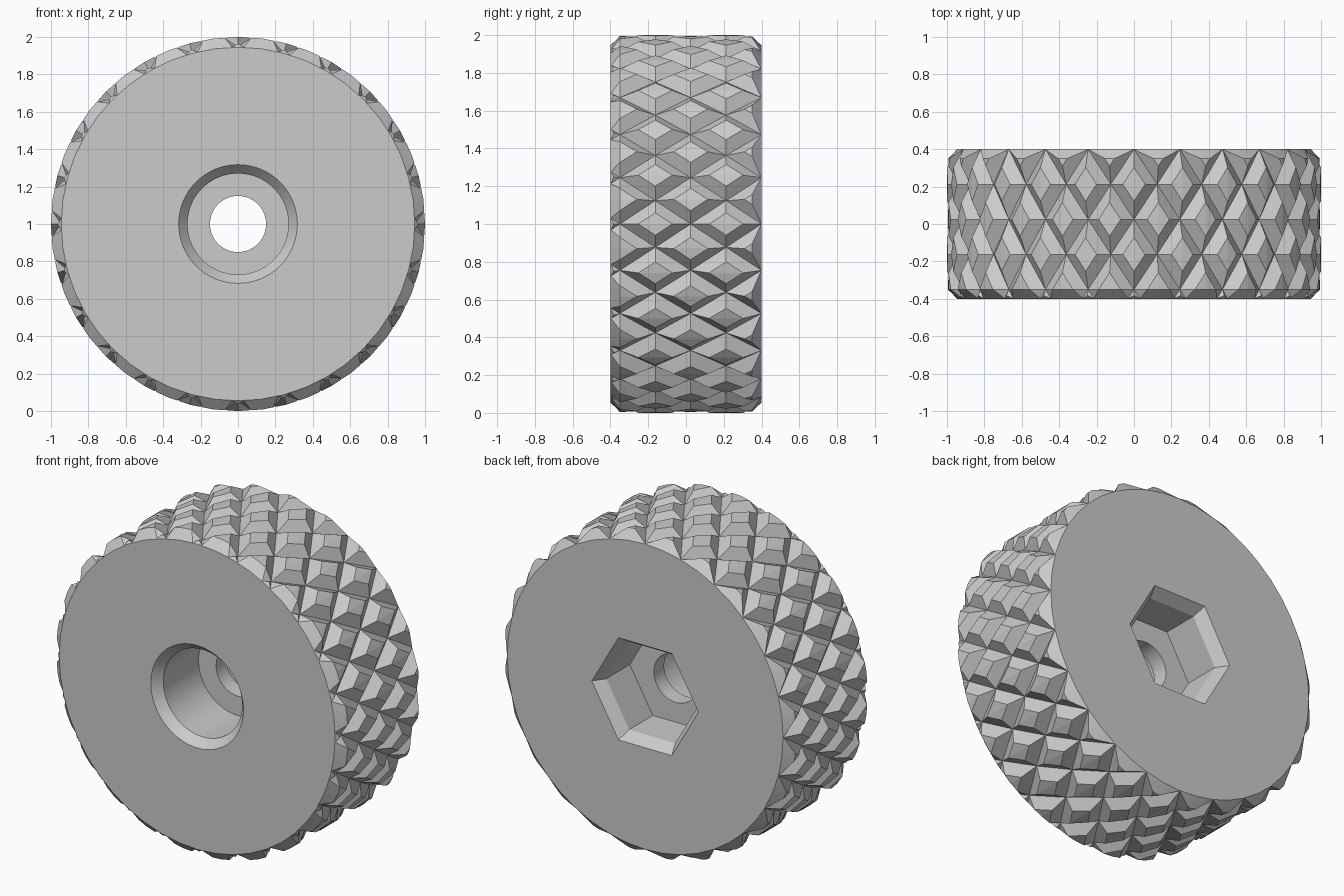
import bpy, bmesh, math

cube = bpy.data.objects.get("Cube")
if cube:
    bpy.data.objects.remove(cube, do_unlink=True)

COLUMNS = 48          # peaks and valleys alternate around the rim
ROW_STEP = 0.1875     # axial distance between knurl rows
VALLEY, PEAK = 0.947, 1.049

grey = bpy.data.materials.new("plain_grey")
grey.use_nodes = True
grey.diffuse_color = (0.6, 0.6, 0.6, 1)
grey.node_tree.nodes["Principled BSDF"].inputs["Base Color"].default_value = (0.6, 0.6, 0.6, 1)


def make_object(name, bm):
    bmesh.ops.recalc_face_normals(bm, faces=bm.faces[:])
    mesh = bpy.data.meshes.new(name)
    bm.to_mesh(mesh)
    bm.free()
    mesh.materials.append(grey)
    obj = bpy.data.objects.new(name, mesh)
    bpy.context.collection.objects.link(obj)
    return obj


def ring(bm, y, radii):
    """Circle of vertices around the wheel axis, one radius per vertex."""
    n = len(radii)
    return [bm.verts.new((r * math.cos(math.tau * i / n), y, 1 + r * math.sin(math.tau * i / n)))
            for i, r in enumerate(radii)]


def lathe(name, profile, sides):
    """Closed solid turned around the wheel axis from (radius, y) points."""
    bm = bmesh.new()
    rings = [ring(bm, y, [r] * sides) for r, y in profile]
    for a, b in zip(rings, rings[1:]):
        for i in range(sides):
            j = (i + 1) % sides
            bm.faces.new((a[i], a[j], b[j], b[i]))
    bm.faces.new(rings[0])
    bm.faces.new(rings[-1])
    return make_object(name, bm)


def knurl(name):
    """Solid covered with diamond pyramids, folded along its valleys."""
    bm = bmesh.new()
    rows = range(-1, 6)
    rings = [ring(bm, 0.4 - ROW_STEP * k,
                  [VALLEY if (k + c) % 2 == 0 else PEAK for c in range(COLUMNS)])
             for k in rows]
    for k, a, b in zip(rows, rings, rings[1:]):
        for c in range(COLUMNS):
            d = (c + 1) % COLUMNS
            if (k + c) % 2 == 0:
                bm.faces.new((a[c], a[d], b[d]))
                bm.faces.new((a[c], b[d], b[c]))
            else:
                bm.faces.new((a[c], a[d], b[c]))
                bm.faces.new((a[d], b[d], b[c]))
    bm.faces.new(rings[0])
    bm.faces.new(rings[-1])
    return make_object(name, bm)


# Knurled body, trimmed to a chamfered cylinder, then bored from both ends
wheel = knurl("knurled_wheel")
envelope = lathe("trim_envelope", [(0.945, -0.4), (1, -0.35), (1, 0.35), (0.945, 0.4)], COLUMNS)
bore = lathe("front_bore", [(0.36, -0.45), (0.27, -0.345), (0.27, 0.0), (0.15, 0.0), (0.15, 0.5)], 96)
socket = lathe("hex_socket", [(0.415, 0.47), (0.315, 0.33), (0.315, 0.1)], 6)

cutters = [(envelope, 'INTERSECT'), (bore, 'DIFFERENCE'), (socket, 'DIFFERENCE')]
for cutter, operation in cutters:
    cutter.hide_render = True
    mod = wheel.modifiers.new(cutter.name, 'BOOLEAN')
    mod.operation = operation
    mod.solver = 'EXACT'
    mod.object = cutter

# Bake the cuts and drop the helpers
bpy.context.view_layer.update()
depsgraph = bpy.context.evaluated_depsgraph_get()
finished = bpy.data.meshes.new_from_object(wheel.evaluated_get(depsgraph))
wheel.modifiers.clear()
wheel.data = finished
finished.materials.clear()
finished.materials.append(grey)
for cutter, _ in cutters:
    bpy.data.objects.remove(cutter, do_unlink=True)

# Smooth bore walls, crisp knurling
for obj in bpy.context.selected_objects:
    obj.select_set(False)
wheel.select_set(True)
bpy.context.view_layer.objects.active = wheel
bpy.ops.object.shade_smooth_by_angle(angle=math.radians(6))
